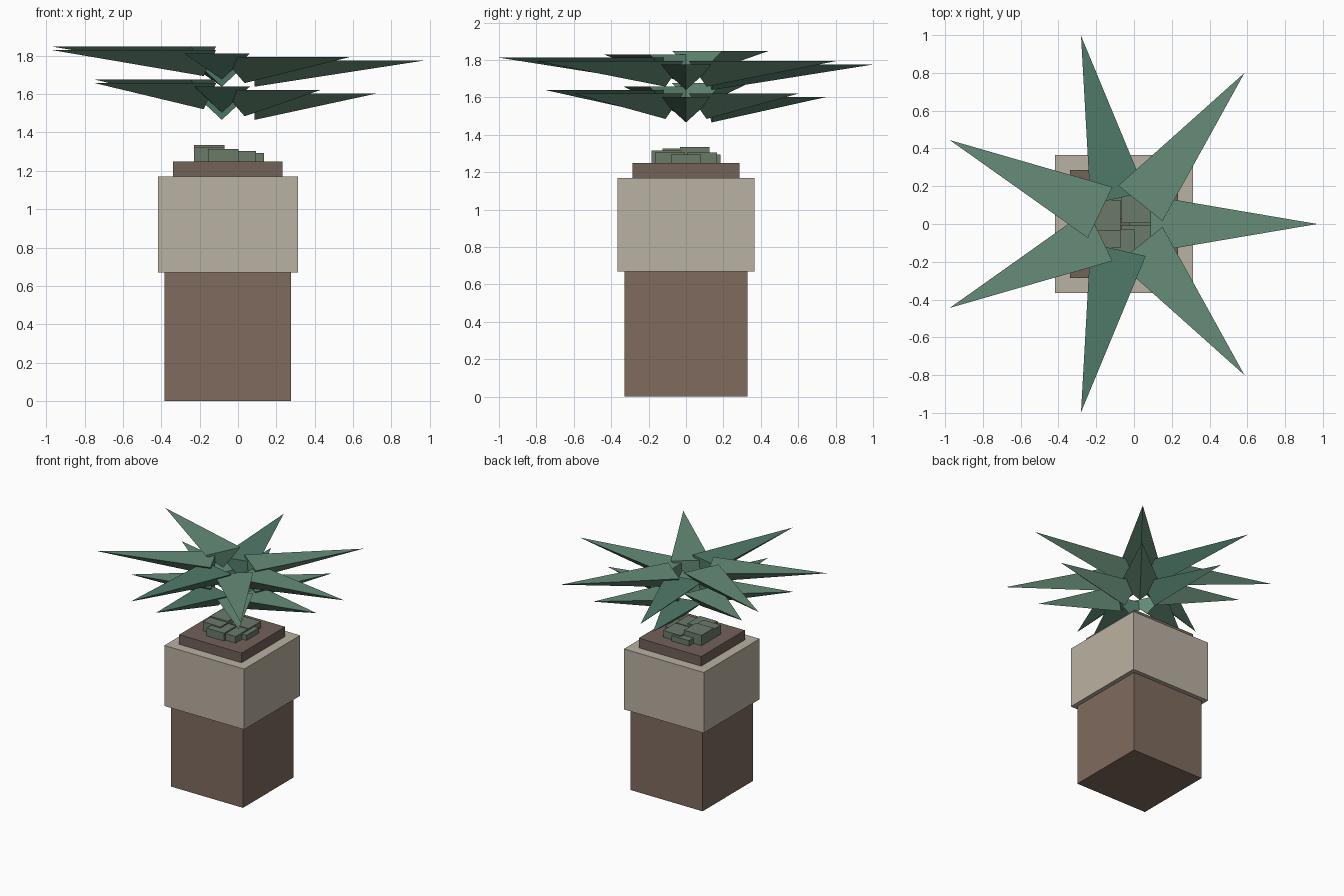
import bpy, math

if "Cube" in bpy.data.objects:
    bpy.data.objects.remove(bpy.data.objects["Cube"])

CX = -0.053                      # planter axis
N = 7
RANK = [0, 1, 0, 4, 3, 2, 1]     # height step of each leaf and clump block


def material(name, rgb):
    m = bpy.data.materials.new(name)
    m.diffuse_color = (*rgb, 1)
    m.use_nodes = True
    m.node_tree.nodes["Principled BSDF"].inputs["Base Color"].default_value = m.diffuse_color
    return m


def mesh(name, verts, faces, mat):
    me = bpy.data.meshes.new(name)
    me.from_pydata(verts, [], faces)
    me.materials.append(mat)
    ob = bpy.data.objects.new(name, me)
    bpy.context.collection.objects.link(ob)
    return ob


def box(name, x, y, half, z0, z1, mat):
    v = [(x + sx * half, y + sy * half, z)
         for z in (z0, z1) for sx, sy in ((-1, -1), (1, -1), (1, 1), (-1, 1))]
    f = [(3, 2, 1, 0), (4, 5, 6, 7)] + [(i, (i + 1) % 4, (i + 1) % 4 + 4, i + 4) for i in range(4)]
    return mesh(name, v, f, mat)


def leaf(name, angle, tip_r, z, mat):
    # flat-topped spike with a keel below
    base_r, half_w, depth = 0.14, 0.15, 0.136
    v = [(base_r, half_w, 0), (base_r, -half_w, 0), (base_r, 0, -depth), (tip_r, 0, 0)]
    f = [(0, 1, 3), (1, 2, 3), (2, 0, 3), (0, 2, 1)]
    ob = mesh(name, v, f, mat)
    ob.location = (CX, 0, z)
    ob.rotation_euler.z = angle
    return ob


brown = material("brown", (0.212, 0.147, 0.112))
stone = material("stone", (0.49, 0.44, 0.36))
earth = material("earth", (0.168, 0.122, 0.102))
moss = material("moss", (0.147, 0.195, 0.141))
green = material("green", (0.133, 0.262, 0.184))
dark_green = material("dark_green", (0.08, 0.195, 0.14))

# Planter
box("planter_base", CX, 0, 0.33, 0, 0.67, brown)
box("planter_band", CX, 0, 0.365, 0.67, 1.17, stone)
box("soil", CX, 0, 0.285, 1.17, 1.25, earth)

# Clump blocks and two tiers of leaves share the same seven directions
for i, k in enumerate(RANK):
    a = 2 * math.pi * i / N
    box(f"clump_block_{i}", CX + 0.108 * math.cos(a), 0.108 * math.sin(a), 0.08,
        1.25, 1.294 + 0.0105 * k, moss)
    mat = dark_green if i % 3 == 2 else green
    z = 1.775 + 0.0185 * k
    leaf(f"upper_leaf_{i}", a, 1.023, z, mat)
    leaf(f"lower_leaf_{i}", a, 0.77, z - 0.173, mat)
